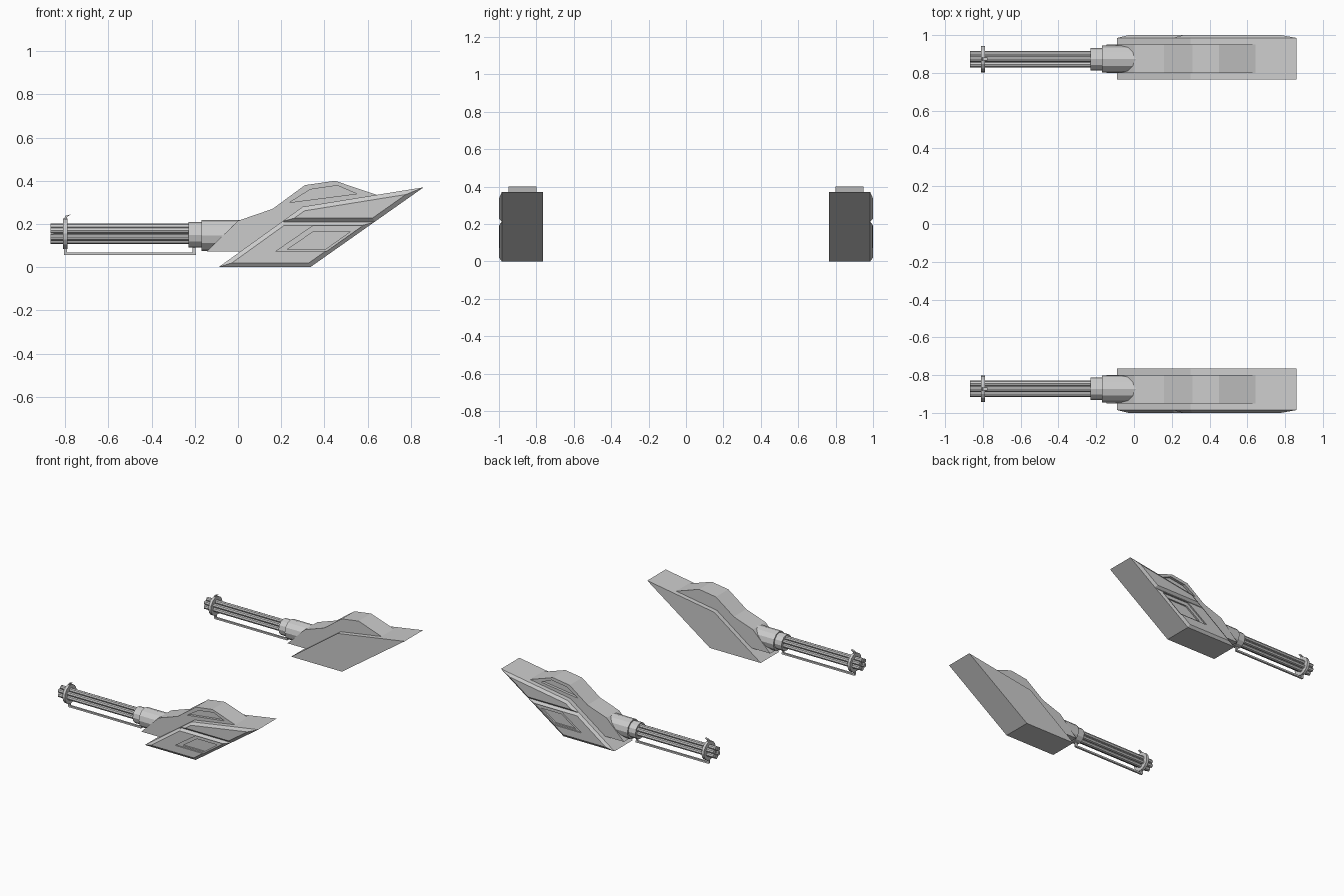
import bpy, bmesh, math
from mathutils import Matrix, Vector

if "Cube" in bpy.data.objects:
    bpy.data.objects.remove(bpy.data.objects["Cube"])

CY, CZ = 0.873, 0.155   # barrel axis


def add_obj(name, bm):
    bmesh.ops.recalc_face_normals(bm, faces=bm.faces)
    me = bpy.data.meshes.new(name)
    bm.to_mesh(me)
    bm.free()
    ob = bpy.data.objects.new(name, me)
    bpy.context.collection.objects.link(ob)
    return ob


def prism(name, pts, y0, y1, inset=0.0, raise_y=0.0):
    """Side profile (x, z) extruded in y; the outer face may be inset for a chamfer."""
    bm = bmesh.new()
    a = [bm.verts.new((x, y0, z)) for x, z in pts]
    b = [bm.verts.new((x, y1, z)) for x, z in pts]
    n = len(pts)
    bm.faces.new(a)
    outer = bm.faces.new(b)
    for i in range(n):
        bm.faces.new((a[i], a[(i + 1) % n], b[(i + 1) % n], b[i]))
    bmesh.ops.recalc_face_normals(bm, faces=bm.faces)
    if inset:
        bmesh.ops.inset_region(bm, faces=[outer], thickness=inset, use_even_offset=True)
        for v in outer.verts:
            v.co.y += raise_y
    return add_obj(name, bm)


def rod(bm, x0, x1, r, y=CY, z=CZ, seg=12, turn=0.0):
    """Cylinder lying along x."""
    m = (Matrix.Translation(((x0 + x1) / 2, y, z)) @ Matrix.Rotation(math.pi / 2, 4, 'Y')
         @ Matrix.Rotation(turn, 4, 'Z'))
    bmesh.ops.create_cone(bm, cap_ends=True, segments=seg, radius1=r, radius2=r,
                          depth=x1 - x0, matrix=m)


def box(bm, lo, hi):
    lo, hi = Vector(lo), Vector(hi)
    m = Matrix.Translation((lo + hi) / 2) @ Matrix.Diagonal((*(hi - lo), 1))
    bmesh.ops.create_cube(bm, size=1, matrix=m)


def cut(ob, cutter):
    mod = ob.modifiers.new("cut", 'BOOLEAN')
    mod.object = cutter
    mod.operation = 'DIFFERENCE'
    mod.solver = 'EXACT'
    bpy.context.view_layer.objects.active = ob
    bpy.ops.object.modifier_apply(modifier=mod.name)
    bpy.data.objects.remove(cutter)


def mirror(ob):
    mod = ob.modifiers.new("mirror", 'MIRROR')
    mod.use_axis = (False, True, False)


# Slanted armour pod with chamfered outer face
pod = prism("armour_pod", [(-0.09, 0), (0.335, 0), (0.86, 0.37), (0.30, 0.28)],
            0.765, 0.985, 0.02, 0.015)
# V groove across the outer face
bm = bmesh.new()
rod(bm, 0.21, 0.9, 0.018, 1.001, 0.21, seg=4)
cut(pod, add_obj("groove_cutter", bm))
# Lower recessed panel
cut(pod, prism("panel_cutter", [(0.175, 0.073), (0.345, 0.19), (0.575, 0.19), (0.41, 0.073)],
               0.99, 1.05))
cut(pod, prism("inner_panel_cutter", [(0.23, 0.083), (0.35, 0.165), (0.52, 0.165), (0.405, 0.083)],
               0.978, 1.05))

# Narrower upper housing with a trapezoid recess outside
housing = prism("upper_housing", [(-0.145, 0.073), (0.0, 0.215), (0.16, 0.27), (0.31, 0.38),
                                  (0.45, 0.40), (0.645, 0.334), (0.30, 0.073)], 0.80, 0.95)
cut(housing, prism("recess_cutter", [(0.24, 0.30), (0.335, 0.36), (0.46, 0.378), (0.55, 0.34)],
                   0.93, 1.05))

# Barrel mount: sleeve and collar
bm = bmesh.new()
rod(bm, -0.17, 0.06, 0.072, z=0.147)
rod(bm, -0.23, -0.16, 0.06, z=0.15)
mount = add_obj("barrel_mount", bm)

# Rotary barrel cluster
bm = bmesh.new()
rod(bm, -0.855, -0.2, 0.022, seg=8)
for i in range(6):
    t = math.radians(60 * i + 30)
    rod(bm, -0.868, -0.2, 0.0155, CY + 0.032 * math.cos(t), CZ + 0.032 * math.sin(t), 8)
barrels = add_obj("barrel_cluster", bm)

# Muzzle ring with hooked sight
bm = bmesh.new()
rod(bm, -0.81, -0.79, 0.07, seg=16)
ring = add_obj("muzzle_ring", bm)
sight = prism("front_sight", [(-0.808, 0.215), (-0.792, 0.215), (-0.793, 0.232),
                              (-0.775, 0.244), (-0.80, 0.238)], CY - 0.008, CY + 0.008)

# Support rod below the barrels
bm = bmesh.new()
w = 0.007
box(bm, (-0.805, CY - w, 0.056), (-0.195, CY + w, 0.069))
box(bm, (-0.807, CY - w, 0.06), (-0.793, CY + w, 0.10))
box(bm, (-0.21, CY - w, 0.06), (-0.196, CY + w, 0.11))
support = add_obj("support_rod", bm)

for ob in (pod, housing, mount, barrels, ring, sight, support):
    mirror(ob)
